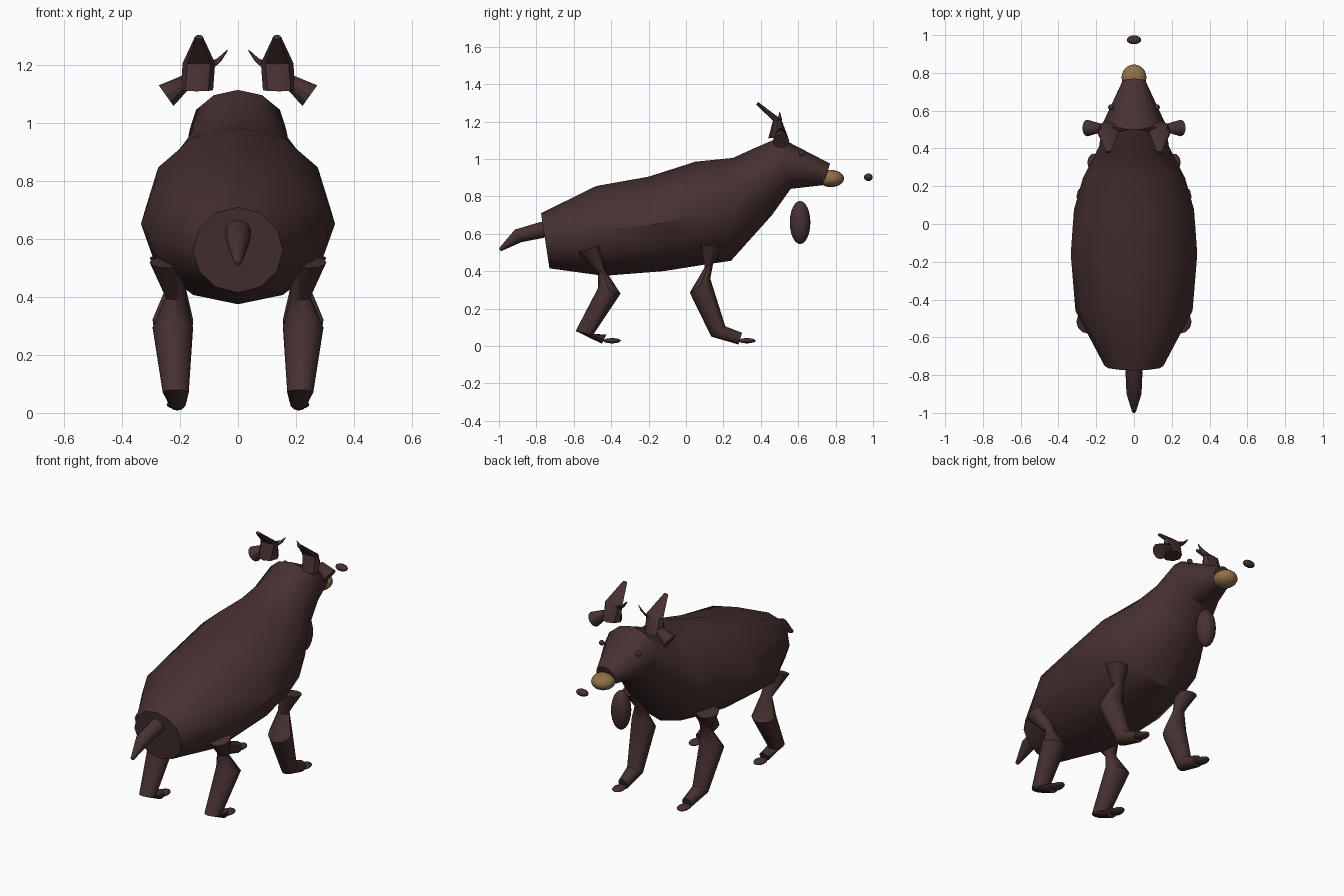
import bpy, bmesh
from math import sin, cos, pi, radians
from mathutils import Matrix

if "Cube" in bpy.data.objects:
    bpy.data.objects.remove(bpy.data.objects["Cube"])


def material(name, rgb):
    m = bpy.data.materials.new(name)
    m.use_nodes = True
    m.diffuse_color = (*rgb, 1)
    bsdf = m.node_tree.nodes["Principled BSDF"]
    bsdf.inputs["Base Color"].default_value = (*rgb, 1)
    bsdf.inputs["Roughness"].default_value = 0.8
    return m


BROWN = material("dark brown", (0.062, 0.030, 0.030))
TAN = material("tan", (0.28, 0.165, 0.065))


def finish(bm, name, mat, angle):
    bmesh.ops.recalc_face_normals(bm, faces=bm.faces)
    mesh = bpy.data.meshes.new(name)
    bm.to_mesh(mesh)
    bm.free()
    mesh.materials.append(mat)
    ob = bpy.data.objects.new(name, mesh)
    bpy.context.collection.objects.link(ob)
    bpy.ops.object.select_all(action="DESELECT")
    ob.select_set(True)
    bpy.context.view_layer.objects.active = ob
    bpy.ops.object.shade_smooth_by_angle(angle=radians(angle))
    return ob


def loft(name, rings, sides=12, side=1, angle=35):
    """Each ring: two opposite (y, z) edge points, half width, centre x."""
    bm = bmesh.new()
    loops = []
    for (ya, za), (yb, zb), w, x in rings:
        loop = []
        for i in range(sides):
            t = 2 * pi * i / sides
            k = (1 + cos(t)) / 2
            loop.append(bm.verts.new((side * (x + w * sin(t)),
                                      yb + (ya - yb) * k, zb + (za - zb) * k)))
        loops.append(loop)
    for a, b in zip(loops, loops[1:]):
        for i in range(sides):
            j = (i + 1) % sides
            bm.faces.new((a[i], a[j], b[j], b[i]))
    bm.faces.new(loops[0])
    bm.faces.new(loops[-1])
    return finish(bm, name, BROWN, angle)


def ellipsoid(name, centre, radii, mat=BROWN):
    bm = bmesh.new()
    bmesh.ops.create_uvsphere(bm, u_segments=20, v_segments=12, radius=1,
                              matrix=Matrix.Translation(centre) @ Matrix.Diagonal((*radii, 1)))
    return finish(bm, name, mat, 60)


# Torso, neck and head in one skin, rump to muzzle
loft("body", [
    ((-0.775, 0.71), (-0.73, 0.415), 0.155, 0),
    ((-0.48, 0.855), (-0.44, 0.375), 0.31, 0),
    ((-0.2, 0.905), (-0.12, 0.40), 0.335, 0),
    ((0.05, 0.985), (0.1, 0.435), 0.318, 0),
    ((0.25, 1.005), (0.24, 0.455), 0.27, 0),
    ((0.36, 1.055), (0.46, 0.70), 0.185, 0),
    ((0.5, 1.115), (0.56, 0.84), 0.167, 0),
    ((0.77, 0.975), (0.735, 0.86), 0.063, 0),
])

# Tail
loft("tail", [
    ((-0.72, 0.68), (-0.70, 0.59), 0.048, 0),
    ((-0.915, 0.622), (-0.88, 0.555), 0.04, 0),
    ((-1.0, 0.522), (-0.99, 0.506), 0.01, 0),
])

# Muzzle, loose nose tip and throat pouch
ellipsoid("muzzle", (0, 0.775, 0.895), (0.066, 0.07, 0.046), TAN)
ellipsoid("nose_tip", (0, 0.975, 0.902), (0.038, 0.023, 0.02))
ellipsoid("throat_pouch", (0, 0.61, 0.66), (0.055, 0.055, 0.115))

FORE = [
    ((0.08, 0.545), (0.21, 0.525), 0.06, 0.245),
    ((0.10, 0.42), (0.145, 0.44), 0.035, 0.215),
    ((0.02, 0.285), (0.13, 0.36), 0.07, 0.225),
    ((0.135, 0.05), (0.21, 0.105), 0.045, 0.215),
    ((0.28, 0.008), (0.30, 0.07), 0.032, 0.21),
]
HIND = [
    ((-0.58, 0.50), (-0.455, 0.54), 0.06, 0.245),
    ((-0.47, 0.39), (-0.435, 0.41), 0.035, 0.215),
    ((-0.47, 0.31), (-0.35, 0.28), 0.07, 0.225),
    ((-0.59, 0.08), (-0.495, 0.062), 0.045, 0.215),
    ((-0.45, 0.012), (-0.425, 0.062), 0.032, 0.21),
]
HORN = [
    ((0.44, 1.11), (0.545, 1.118), 0.056, 0.142),
    ((0.465, 1.205), (0.51, 1.21), 0.056, 0.135),
    ((0.375, 1.29), (0.385, 1.305), 0.014, 0.135),
]
TINE = [
    ((0.48, 1.185), (0.515, 1.21), 0.02, 0.10),
    ((0.49, 1.212), (0.51, 1.225), 0.01, 0.065),
    ((0.498, 1.248), (0.502, 1.252), 0.003, 0.038),
]

for s, tag in ((1, "left"), (-1, "right")):
    # Legs with toes
    loft(f"{tag}_fore_leg", FORE, side=s)
    loft(f"{tag}_hind_leg", HIND, side=s)
    ellipsoid(f"{tag}_fore_toe", (s * 0.213, 0.325, 0.028), (0.033, 0.047, 0.014))
    ellipsoid(f"{tag}_hind_toe", (s * 0.213, -0.395, 0.028), (0.033, 0.047, 0.014))
    # Horns with side tines
    loft(f"{tag}_horn", HORN, sides=8, side=s)
    loft(f"{tag}_horn_tine", TINE, sides=8, side=s)
    # Flared ears: narrow inner end, wide outer end
    loft(f"{tag}_ear", [
        ((0.48, 1.14), (0.535, 1.14), 0.025, 0.18),
        ((0.465, 1.095), (0.555, 1.095), 0.04, 0.25),
    ], side=s)
    # Eyes
    ellipsoid(f"{tag}_eye", (s * 0.122, 0.618, 1.03), (0.015, 0.015, 0.015))

# Stand the ear ends square to the ear axis
for tag, s in (("left", 1), ("right", -1)):
    verts = bpy.data.objects[f"{tag}_ear"].data.vertices
    for n, v in enumerate(verts):
        r = 0.025 if n < 12 else 0.044
        cx, cz = (0.18, 1.143) if n < 12 else (0.248, 1.095)
        t = 2 * pi * n / 12
        v.co = (s * (cx + 0.58 * r * sin(t)), 0.508 + r * cos(t), cz + 0.81 * r * sin(t))
